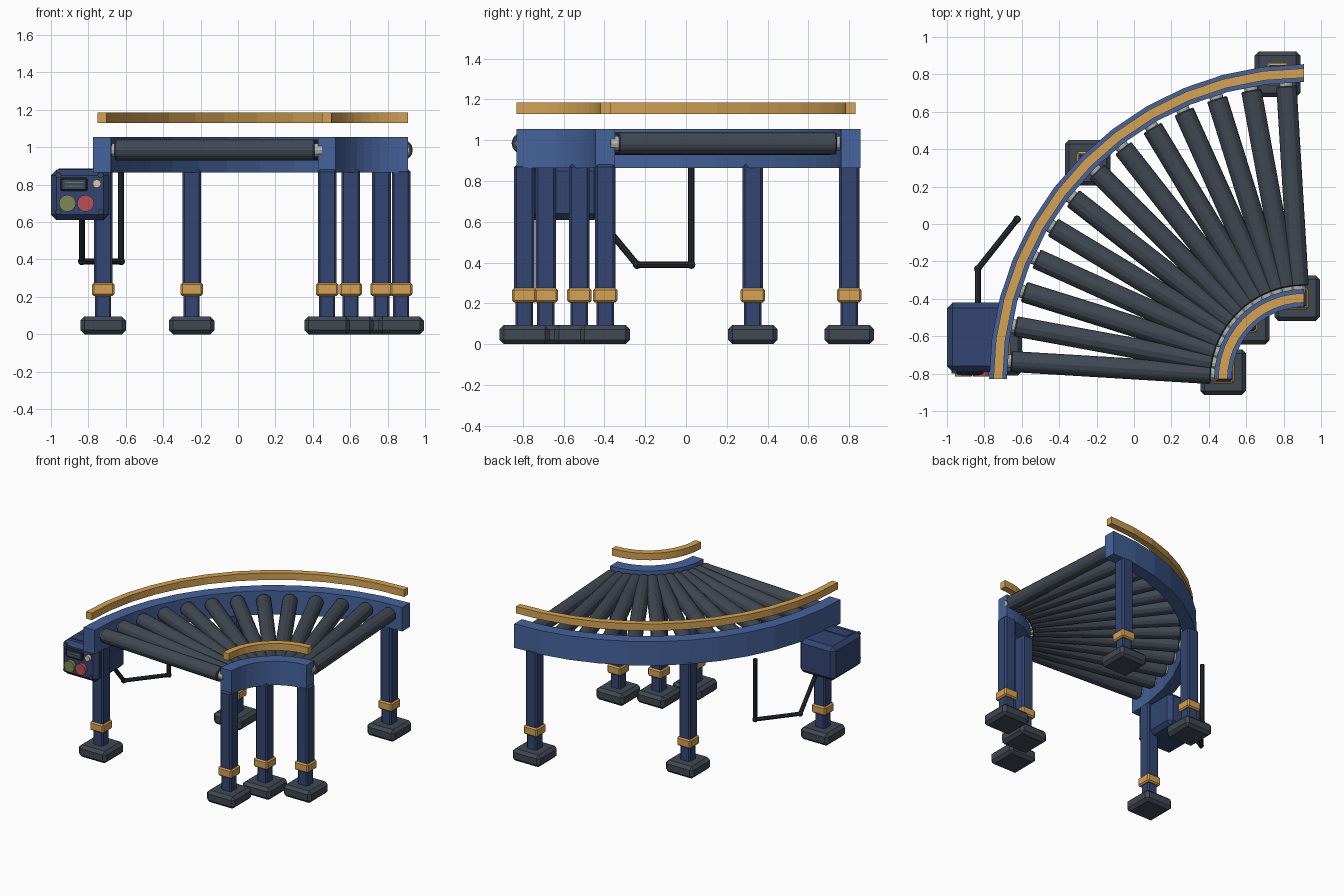
import bpy, bmesh, math
from mathutils import Vector

if "Cube" in bpy.data.objects:
    bpy.data.objects.remove(bpy.data.objects["Cube"])

CX, CY = 0.91, -0.83          # centre of the curve
R_OUT, R_IN = 1.637, 0.435    # rail centreline radii


def mat(name, r, g, b):
    m = bpy.data.materials.new(name)
    m.diffuse_color = (r, g, b, 1)
    m.use_nodes = True
    m.node_tree.nodes["Principled BSDF"].inputs["Base Color"].default_value = m.diffuse_color
    return m


RAIL = mat("rail_blue", 0.06, 0.125, 0.33)
LEG = mat("leg_blue", 0.032, 0.06, 0.165)
GOLD = mat("gold", 0.66, 0.36, 0.085)
DARK = mat("dark_grey", 0.052, 0.065, 0.085)
BLACK = mat("black", 0.02, 0.025, 0.032)
STEEL = mat("steel", 0.45, 0.45, 0.42)
GREEN = mat("green", 0.2, 0.25, 0.08)
RED = mat("red", 0.48, 0.08, 0.09)
CREAM = mat("cream", 0.75, 0.6, 0.38)
TEAL = mat("teal", 0.08, 0.25, 0.25)


def finish(bm, name, m, bevel=0):
    bmesh.ops.recalc_face_normals(bm, faces=bm.faces)
    me = bpy.data.meshes.new(name)
    bm.to_mesh(me)
    bm.free()
    ob = bpy.data.objects.new(name, me)
    bpy.context.collection.objects.link(ob)
    me.materials.append(m)
    if bevel:
        b = ob.modifiers.new("bevel", 'BEVEL')
        b.width, b.segments = bevel, 1
    return ob


def box(name, lo, hi, m, bevel=0):
    bm = bmesh.new()
    bmesh.ops.create_cube(bm, size=1)
    for v in bm.verts:
        v.co = [(a + b) / 2 + c * (b - a) for a, b, c in zip(lo, hi, v.co)]
    return finish(bm, name, m, bevel)


def rod(name, p, q, r, m, sides=12, bevel=0):
    p, q = Vector(p), Vector(q)
    bm = bmesh.new()
    bmesh.ops.create_cone(bm, cap_ends=True, segments=sides, radius1=r, radius2=r, depth=(q - p).length)
    rot = (q - p).to_track_quat('Z', 'Y')
    for v in bm.verts:
        v.co = rot @ v.co + (p + q) / 2
    return finish(bm, name, m, bevel)


def polar(r, deg, z):
    a = math.radians(deg)
    return (CX + r * math.cos(a), CY + r * math.sin(a), z)


def arc_bar(name, r, width, z0, z1, m, n=12):
    bm = bmesh.new()
    h = width / 2
    rings = [[bm.verts.new(polar(rr, 90 + 90 * i / n, z))
              for rr, z in ((r - h, z0), (r + h, z0), (r + h, z1), (r - h, z1))]
             for i in range(n + 1)]
    for a, b in zip(rings, rings[1:]):
        for k in range(4):
            bm.faces.new((a[k], a[k - 1], b[k - 1], b[k]))
    bm.faces.new(rings[0])
    bm.faces.new(rings[-1])
    return finish(bm, name, m)


# Curved rails, guards and legs
for side, r in (("outer", R_OUT), ("inner", R_IN)):
    arc_bar(side + "_rail", r, 0.095, 0.865, 1.055, RAIL)
    arc_bar(side + "_guard", r, 0.05, 1.13, 1.185, GOLD)
    for i, deg in enumerate((95, 135, 175)):
        x, y, _ = polar(r, deg, 0)
        for part, h, z0, z1, m, bev in (("foot", 0.122, 0, 0.095, DARK, 0.022),
                                        ("lower_leg", 0.043, 0.08, 0.26, LEG, 0.01),
                                        ("upper_leg", 0.05, 0.22, 0.88, LEG, 0.012),
                                        ("collar", 0.06, 0.205, 0.275, GOLD, 0.01)):
            box(f"{side}_{part}_{i}", (x - h, y - h, z0), (x + h, y + h, z1), m, bev)

# Rollers with steel axles
N = 13
for i in range(N):
    deg = 90 + 90 * (i + 0.5) / N
    rod(f"roller_{i}", polar(0.50, deg, 0.985), polar(1.57, deg, 0.985), 0.056, DARK, 12, 0.006)
    rod(f"axle_{i}", polar(0.46, deg, 0.985), polar(1.60, deg, 0.985), 0.036, STEEL, 12)

# Control box with lid panel, screen, buttons and screws
box("control_box", (-1.0, -0.79, 0.61), (-0.69, -0.42, 0.88), LEG, 0.03)
box("box_lid", (-0.96, -0.73, 0.87), (-0.70, -0.64, 0.885), LEG)
box("screen_frame", (-0.95, -0.805, 0.765), (-0.805, -0.78, 0.838), BLACK, 0.008)
box("screen", (-0.937, -0.808, 0.777), (-0.818, -0.80, 0.826), DARK)
for i, z in enumerate((0.792, 0.811)):
    box(f"screen_line_{i}", (-0.925, -0.81, z - 0.003), (-0.83, -0.805, z + 0.003), TEAL)
for name, x, z, r, m in (("green_button", -0.912, 0.70, 0.045, GREEN),
                         ("red_button", -0.815, 0.70, 0.045, RED),
                         ("indicator", -0.755, 0.805, 0.022, CREAM)):
    rod(name, (x, -0.78, z), (x, -0.815, z), r, m, 16)
for i, (x, z) in enumerate(((-0.96, 0.85), (-0.735, 0.85), (-0.96, 0.655), (-0.735, 0.655))):
    rod(f"box_screw_{i}", (x, -0.78, z), (x, -0.80, z), 0.016, DARK, 8)

# Cable running from the box up to the underside of the rollers
path = [(-0.835, -0.43, 0.62), (-0.835, -0.24, 0.39), (-0.625, 0.025, 0.39), (-0.625, 0.025, 0.87)]
for i, (p, q) in enumerate(zip(path, path[1:])):
    rod(f"cable_{i}", p, q, 0.016, BLACK, 8)
for i, p in enumerate(path[1:3]):
    bm = bmesh.new()
    bmesh.ops.create_uvsphere(bm, u_segments=8, v_segments=6, radius=0.021)
    bmesh.ops.translate(bm, verts=bm.verts, vec=p)
    finish(bm, f"cable_joint_{i}", BLACK)
